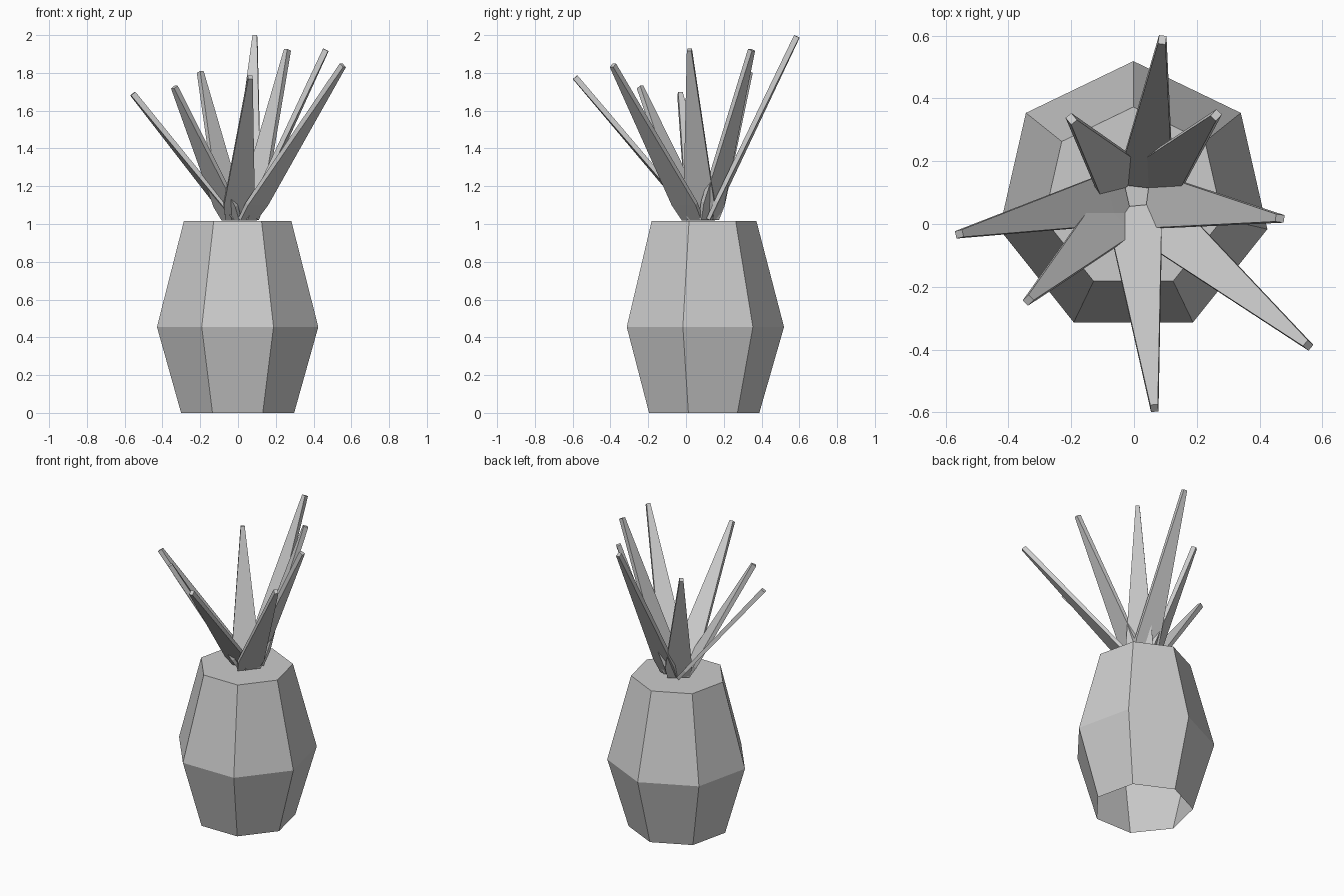
import bpy, bmesh, math
from mathutils import Vector

if "Cube" in bpy.data.objects:
    bpy.data.objects.remove(bpy.data.objects["Cube"])


def make_object(name, bm):
    bmesh.ops.recalc_face_normals(bm, faces=bm.faces)
    mesh = bpy.data.meshes.new(name)
    bm.to_mesh(mesh)
    bm.free()
    obj = bpy.data.objects.new(name, mesh)
    bpy.context.collection.objects.link(obj)
    return obj


def bridge(bm, a, b):
    n = len(a)
    for i in range(n):
        bm.faces.new((a[i], a[(i + 1) % n], b[(i + 1) % n], b[i]))


# Seven-sided fruit body, closed on top and open underneath
bm = bmesh.new()
rings = []
for r, z in ((0.307, 0.0), (0.438, 0.455), (0.292, 1.015)):
    rings.append([bm.verts.new((-0.002 + r * math.sin(math.tau * i / 7),
                                0.081 + r * math.cos(math.tau * i / 7), z))
                  for i in range(7)])
bridge(bm, rings[0], rings[1])
bridge(bm, rings[1], rings[2])
bm.faces.new(rings[2])
make_object("fruit_body", bm)


# Flat tapering leaf running from its base to a small square tip
def leaf(name, base, tip):
    base, tip = Vector(base), Vector(tip)
    axis = (tip - base).normalized()
    side = axis.cross(Vector((0, 0, 1))).normalized()
    normal = side.cross(axis)
    bm = bmesh.new()
    loops = []
    for t, width, thick in ((0, 0.135, 0.02), (0.1, 0.165, 0.022), (1, 0.024, 0.03)):
        c = base.lerp(tip, t)
        loops.append([bm.verts.new(c + side * width / 2 * u + normal * thick / 2 * v)
                      for u, v in ((-1, -1), (1, -1), (1, 1), (-1, 1))])
    bridge(bm, loops[0], loops[1])
    bridge(bm, loops[1], loops[2])
    bm.faces.new(loops[0])
    bm.faces.new(loops[2])
    make_object(name, bm)


# Crown of leaves: base x, y then tip x, y, z
crown = (
    (0.035, 0.125, 0.09, 0.587, 1.993),
    (0.055, 0.12, 0.262, 0.347, 1.922),
    (0.05, 0.075, 0.465, 0.018, 1.922),
    (0.05, 0.035, 0.555, -0.387, 1.84),
    (0.0, 0.05, 0.065, -0.587, 1.777),
    (-0.035, 0.05, -0.337, -0.243, 1.725),
    (-0.03, 0.09, -0.557, -0.032, 1.69),
    (-0.03, 0.125, -0.2, 0.335, 1.805),
)
for i, (bx, by, tx, ty, tz) in enumerate(crown):
    leaf(f"crown_leaf_{i + 1}", (bx, by, 1.025), (tx, ty, tz))
